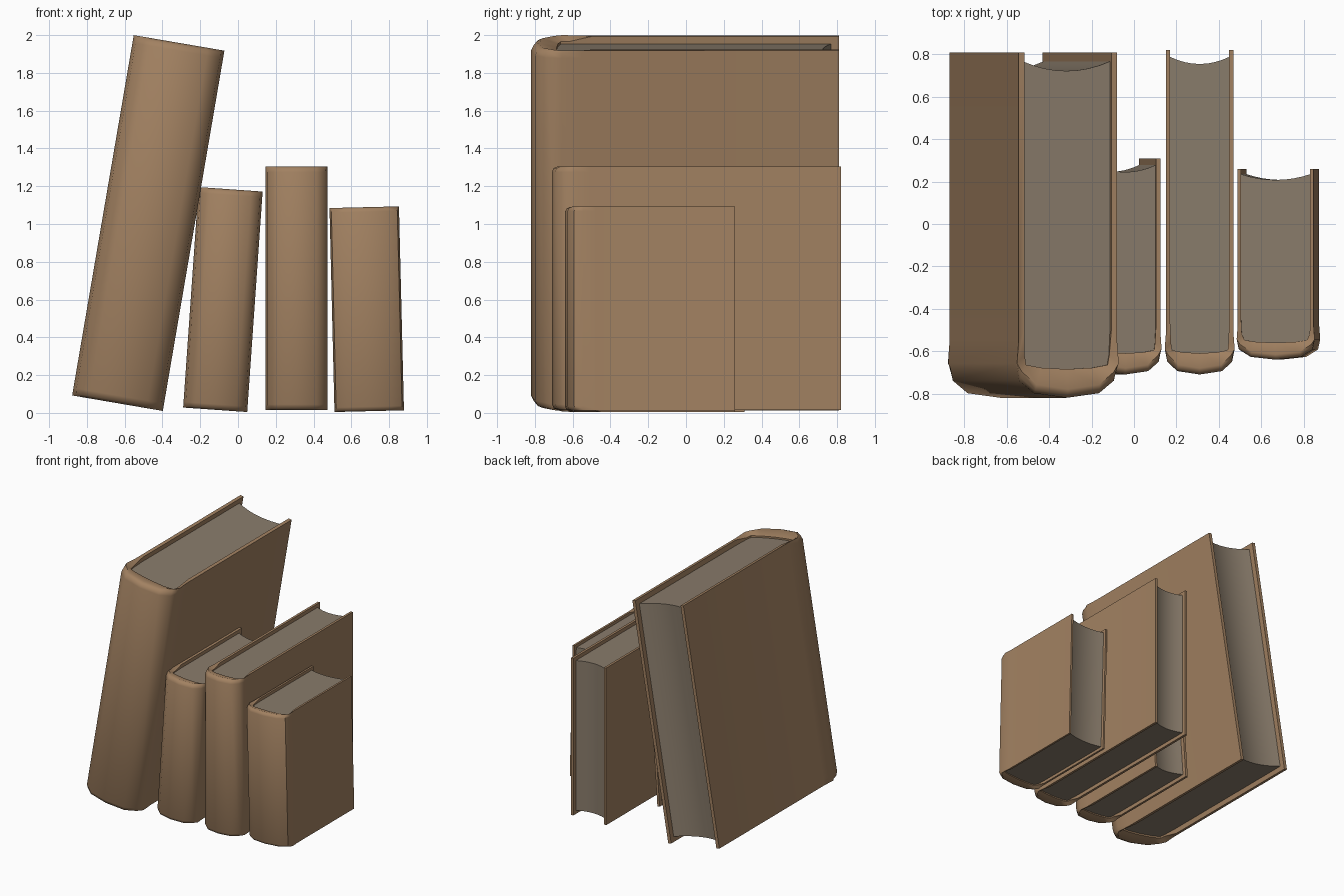
import bpy, bmesh, math

if "Cube" in bpy.data.objects:
    bpy.data.objects.remove(bpy.data.objects["Cube"])


def material(name, rgb):
    m = bpy.data.materials.new(name)
    m.diffuse_color = (*rgb, 1)
    m.use_nodes = True
    m.node_tree.nodes["Principled BSDF"].inputs["Base Color"].default_value = m.diffuse_color
    return m


LEATHER = material("brown_leather", (0.36, 0.22, 0.12))
PAPER = material("grey_paper", (0.25, 0.20, 0.147))


def mirrored(half):
    """Right half, ending on the centre line, continued to the left."""
    return half + [(-x, y) for x, y in reversed(half[:-1])]


def finish(bm, name, mat, cx, cz, tilt):
    bmesh.ops.recalc_face_normals(bm, faces=bm.faces)
    me = bpy.data.meshes.new(name)
    bm.to_mesh(me)
    bm.free()
    ob = bpy.data.objects.new(name, me)
    bpy.context.collection.objects.link(ob)
    me.materials.append(mat)
    ob.location = (cx, 0, cz)
    ob.rotation_euler = (0, math.radians(tilt), 0)
    bpy.ops.object.select_all(action='DESELECT')
    ob.select_set(True)
    bpy.context.view_layer.objects.active = ob
    bpy.ops.object.shade_smooth_by_angle(angle=math.radians(45))


def cover(name, w, h, s, y1, k, *place):
    """Two boards and a rounded spine, lofted through rings up the height."""
    a, t = w / 2, 0.02 * k
    b = a - 0.006 * k
    outer = mirrored([(b, y1), (b, s + .20*k), (a, s + .12*k), (a - .012*k, s + .06*k),
                      (a * .64, s + .016*k), (0, s)])
    inner = mirrored([(b - t, y1), (b - t, s + .24*k), (b - t*1.2, s + .15*k),
                      (a * .80, s + .115*k), (a * .5, s + .105*k), (0, s + .10*k)])
    n = len(outer)

    def ring(pts, z, inset):
        out = []
        for i, (x, y) in enumerate(pts):
            spine = inset if 3 <= i <= n - 4 else 0
            out.append(bm.verts.new((x * (1 - spine * 1.2), y + spine * k, z)))
        return out

    bm = bmesh.new()
    H = h / 2
    rings = [ring(inner, -H + .02*k, 0), ring(outer, -H, .03), ring(outer, -H + .009*k, .010),
             ring(outer, -H + .03*k, 0), ring(outer, H - .03*k, 0),
             ring(outer, H - .009*k, .010), ring(outer, H, .03), ring(inner, H - .02*k, 0)]
    # boards keep a flush rim: only the spine part of the inner rings dips
    for r, z in ((rings[0], -H), (rings[-1], H)):
        for i in (0, 1, n - 2, n - 1):
            r[i].co.z = z
    for r0, r1 in zip(rings, rings[1:] + rings[:1]):
        for i in range(n - 1):
            bm.faces.new((r0[i], r0[i + 1], r1[i + 1], r1[i]))
    # fore edges of the boards
    bm.faces.new([r[0] for r in rings])
    bm.faces.new([r[-1] for r in rings])
    finish(bm, name, LEATHER, *place)


def pages(name, w, h, s, y1, k, *place):
    """Page block with a hollow fore edge, set back inside the cover."""
    a = w / 2 - 0.022 * k
    H = h / 2 - 0.03 * k
    outline = [(-a, s + .13*k), (-a * .8, s + .10*k), (a * .8, s + .10*k), (a, s + .13*k)]
    for i in range(9):
        u = 1 - i / 4
        outline.append((a * u, y1 - .065*k + .035*k * u * u))
    bm = bmesh.new()
    face = bm.faces.new([bm.verts.new((x, y, -H)) for x, y in outline])
    ext = bmesh.ops.extrude_face_region(bm, geom=[face])
    for v in ext["geom"]:
        if isinstance(v, bmesh.types.BMVert):
            v.co.z = H
    finish(bm, name, PAPER, *place)


# name, width, height, spine y, fore edge y, detail scale, centre x, centre z, tilt
BOOKS = [
    ("tall_book", .487, 1.935, -.82, .81, 1.35, -.475, 1.005, 9.7),
    ("thin_book", .34, 1.17, -.71, .31, 1.0, -.08, .60, 4.0),
    ("upright_book", .33, 1.29, -.71, .82, 1.0, .31, .66, 0),
    ("short_book", .368, 1.08, -.64, .26, .8, .6815, .549, -1.4),
]
for name, *dims in BOOKS:
    cover(name + "_cover", *dims)
    pages(name + "_pages", *dims)
